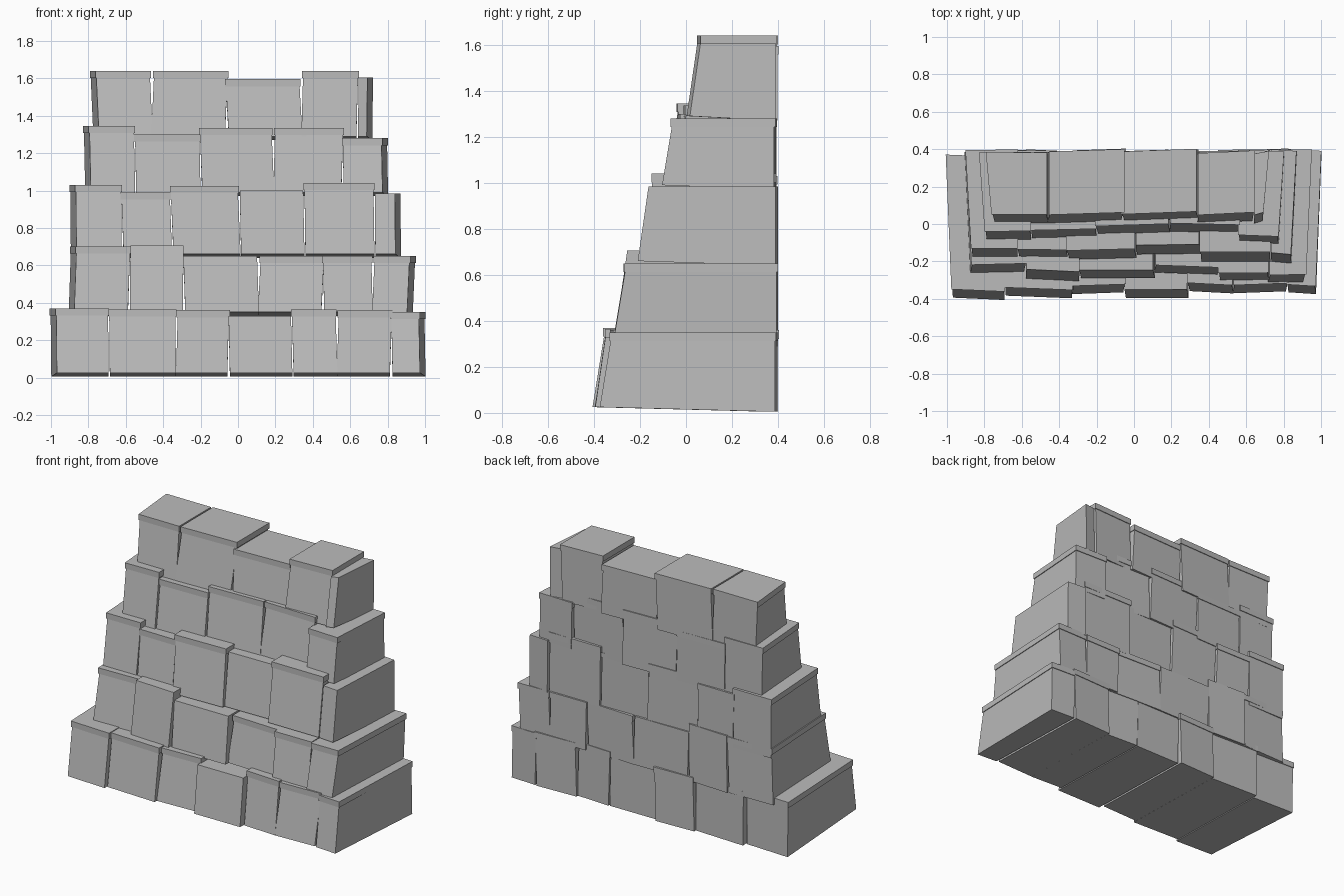
import bpy, bmesh, random

random.seed(4)
if "Cube" in bpy.data.objects:
    bpy.data.objects.remove(bpy.data.objects["Cube"])

# One plain stone colour
stone = bpy.data.materials.new("grey_stone")
stone.use_nodes = True
GREY = (0.5, 0.5, 0.5, 1)
stone.diffuse_color = GREY
stone.node_tree.nodes["Principled BSDF"].inputs["Base Color"].default_value = GREY

LIP = 0.038      # height of the upright rim along a block's top
SPLAY = 0.03     # how far the row ends spread towards the back


def make_block(name, x0, x1, base, top, front, back, lip, first, last):
    """Block with a leaning front face and, if asked, an upright rim."""
    yaw = random.uniform(-0.008, 0.008)
    lean = random.uniform(-0.008, 0.008)
    run = 0.045 * (top - base) / 0.33
    left_splay = SPLAY if first else 0
    right_splay = SPLAY if last else 0

    def ring(z, y, grow, shift, tilt=0):
        a, b = x0 - grow + shift, x1 + grow + shift
        return [(a + left_splay, y - grow - yaw, z + tilt),
                (b - right_splay, y - grow + yaw, z + tilt),
                (b, back + grow + yaw, z),
                (a, back + grow - yaw, z)]

    rings = [ring(base, front, 0, -lean, 0.02)]
    if lip:
        rings += [ring(top - LIP, front + run, 0, lean),
                  ring(top - LIP, front + run, 0.005, lean)]
        rings.append(ring(top, front + run, 0.005, lean))
    else:
        rings.append(ring(top, front + run, 0, lean))

    bm = bmesh.new()
    loops = [[bm.verts.new(p) for p in r] for r in rings]
    for low, high in zip(loops, loops[1:]):
        for i in range(4):
            j = (i + 1) % 4
            bm.faces.new((low[i], low[j], high[j], high[i]))
    bm.faces.new(loops[0][::-1])
    bm.faces.new(loops[-1])
    bmesh.ops.recalc_face_normals(bm, faces=bm.faces)
    mesh = bpy.data.meshes.new(name)
    bm.to_mesh(mesh)
    bm.free()
    mesh.materials.append(stone)
    bpy.context.collection.objects.link(bpy.data.objects.new(name, mesh))


# Each row: base height, right end, and blocks as (left edge, top, front, rim)
Y, N = True, False
rows = {
    "bottom": (0.005, 1, [(-1, .37, -.4, Y), (-.69, .365, -.39, Y), (-.33, .36, -.37, Y),
                          (-.05, .33, -.395, N), (.29, .365, -.365, Y),
                          (.53, .36, -.365, Y), (.82, .35, -.37, Y)]),
    "second": (.33, .94, [(-.9, .7, -.26, Y), (-.58, .705, -.3, N), (-.29, .65, -.29, N),
                          (.11, .65, -.265, Y), (.455, .65, -.3, Y), (.72, .65, -.31, Y)]),
    "middle": (.64, .87, [(-.895, 1.03, -.18, Y), (-.62, .99, -.18, Y), (-.355, 1.025, -.185, Y),
                          (.01, 1, -.16, N), (.355, 1.04, -.2, Y), (.73, .985, -.205, N)]),
    "fourth": (.97, .8, [(-.82, 1.345, -.085, Y), (-.55, 1.3, -.07, Y), (-.2, 1.335, -.05, Y),
                         (.19, 1.335, -.045, Y), (.56, 1.28, -.1, Y)]),
    "top": (1.27, .72, [(-.78, 1.64, .005, Y), (-.46, 1.64, .01, Y), (-.06, 1.595, .02, Y),
                        (.34, 1.64, .01, Y), (.64, 1.605, .01, N)]),
}

for row, (base, end, blocks) in rows.items():
    edges = [b[0] for b in blocks] + [end]
    for n, (left, top, front, lip) in enumerate(blocks):
        first, last = n == 0, n == len(blocks) - 1
        back = random.uniform(0.375, 0.395) - (0.02 if first and row == "bottom" else 0)
        make_block(f"{row}_row_block_{n + 1}", left + (0 if first else 0.003),
                   edges[n + 1] - (0 if last else 0.003),
                   base, top, front, back, lip, first, last)
